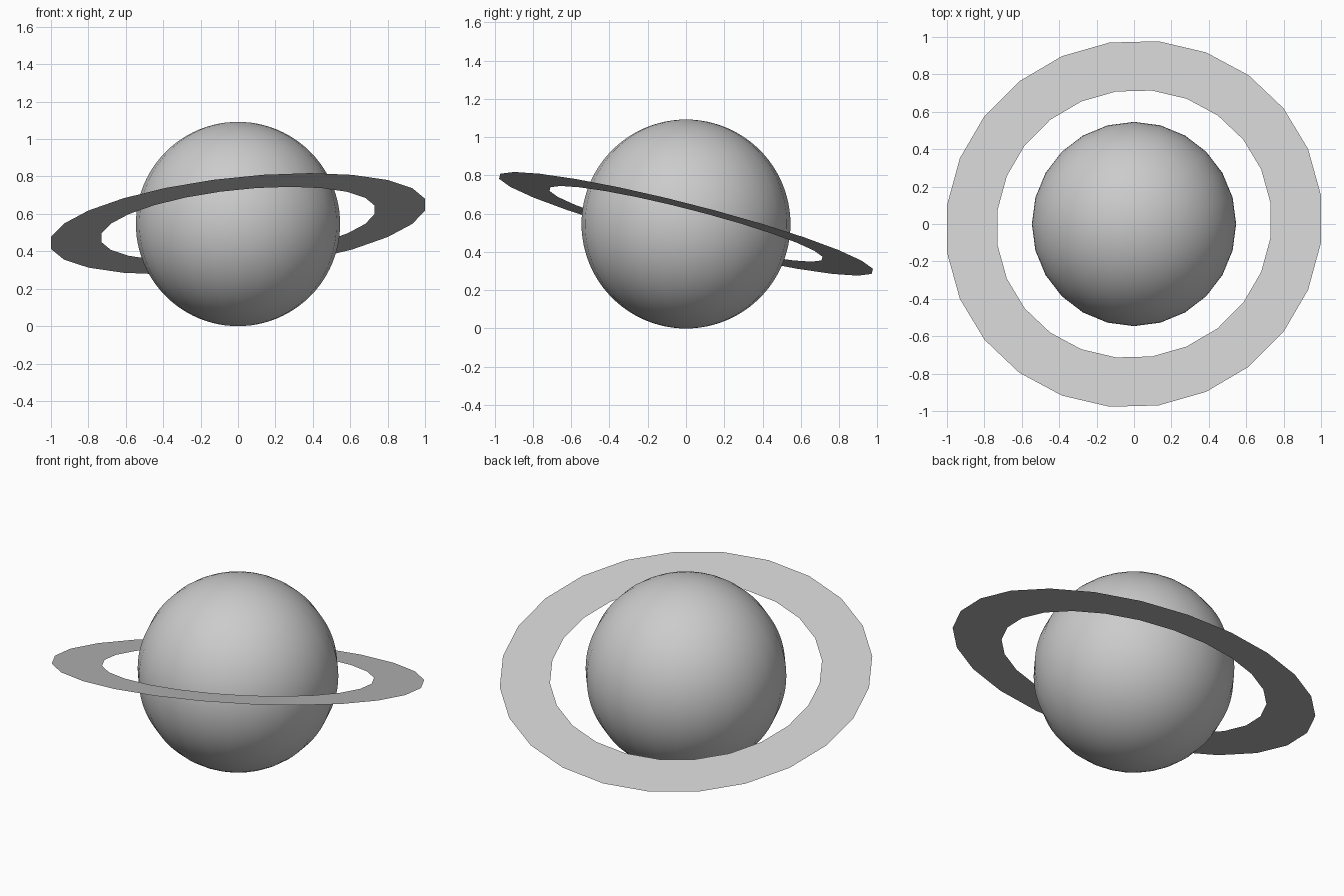
import bpy, bmesh, math
from mathutils import Matrix

if "Cube" in bpy.data.objects:
    bpy.data.objects.remove(bpy.data.objects["Cube"])

SEGMENTS = 24
RADIUS = 0.546


def add_object(name, bm):
    mesh = bpy.data.meshes.new(name)
    bm.to_mesh(mesh)
    bm.free()
    obj = bpy.data.objects.new(name, mesh)
    bpy.context.collection.objects.link(obj)
    return obj


# Globe: smooth sphere resting on z = 0
bm = bmesh.new()
bmesh.ops.create_uvsphere(bm, u_segments=SEGMENTS, v_segments=48, radius=RADIUS)
for face in bm.faces:
    face.smooth = True
globe = add_object("planet_globe", bm)
globe.location.z = RADIUS

# Ring: thin flat annulus, tilted about x and y
bm = bmesh.new()
loops = []
for r in (0.74, 1.0134):
    loop = []
    for i in range(SEGMENTS):
        a = math.tau * (i + 0.5) / SEGMENTS
        loop.append(bm.verts.new((r * math.cos(a), r * math.sin(a), 0)))
    loops.append(loop)
inner, outer = loops
for i in range(SEGMENTS):
    j = (i + 1) % SEGMENTS
    bm.faces.new((inner[i], outer[i], outer[j], inner[j]))
ring = add_object("planet_ring", bm)
ring.matrix_world = (Matrix.Translation((0, 0, 0.547))
                     @ Matrix.Rotation(-0.25, 4, 'X')
                     @ Matrix.Rotation(-0.105, 4, 'Y'))
